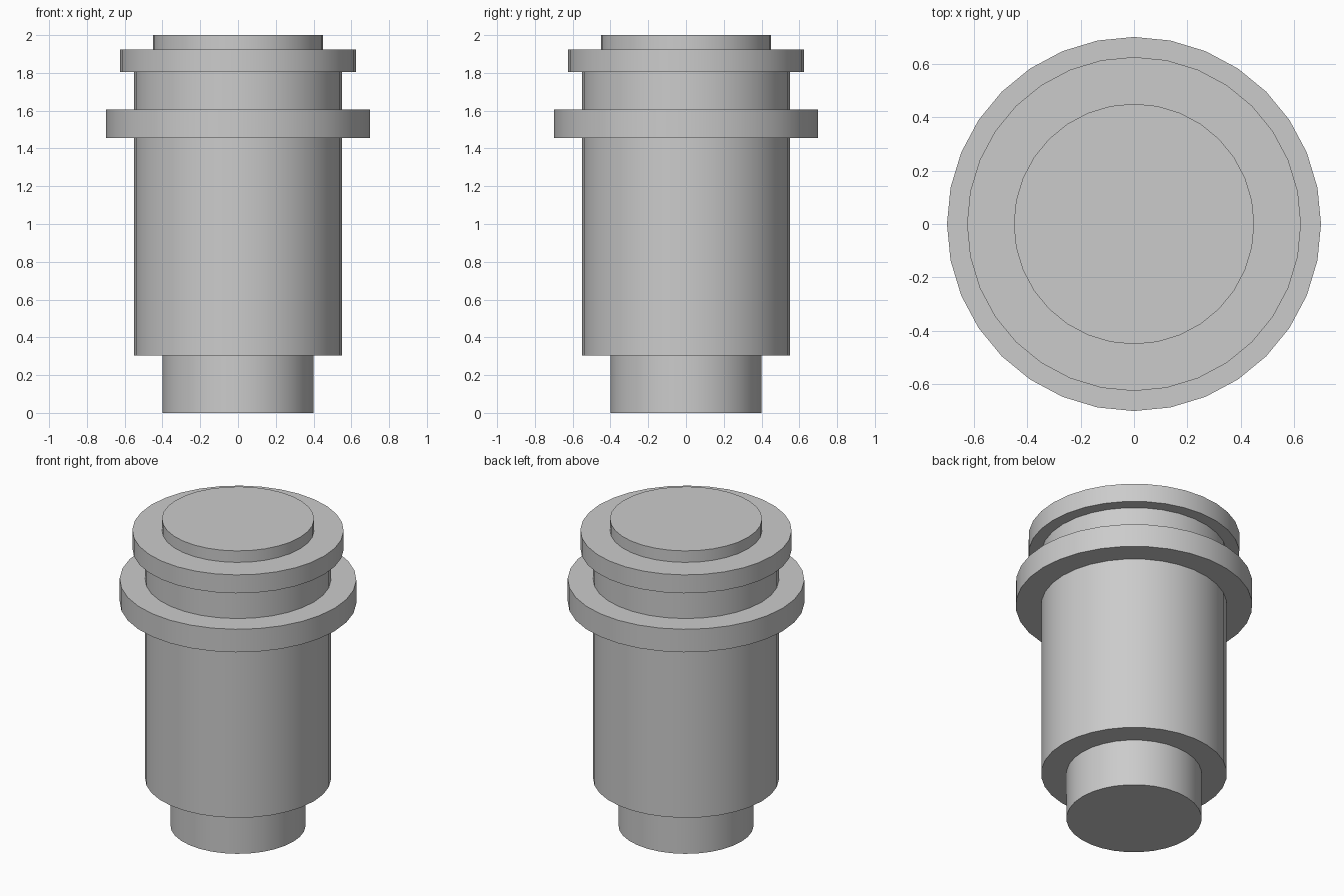
import bpy
import math

cube = bpy.data.objects.get("Cube")
if cube:
    bpy.data.objects.remove(cube, do_unlink=True)

# Single grey finish
grey = bpy.data.materials.new("plain grey")
grey.use_nodes = True
colour = (0.6, 0.6, 0.6, 1)
grey.diffuse_color = colour
grey.node_tree.nodes["Principled BSDF"].inputs["Base Color"].default_value = colour


def disc(name, radius, bottom, top):
    """Upright smooth-sided cylinder between two heights."""
    bpy.ops.mesh.primitive_cylinder_add(
        vertices=32, radius=radius, depth=top - bottom,
        location=(0, 0, (bottom + top) / 2))
    part = bpy.context.object
    part.name = name
    part.data.materials.append(grey)
    bpy.ops.object.shade_smooth_by_angle(angle=math.radians(30))
    return part


# Stacked turned parts, from the foot upwards
disc("foot", 0.4, 0, 0.305)
disc("body", 0.55, 0.305, 1.805)
disc("flange", 0.7, 1.455, 1.605)
disc("collar", 0.625, 1.805, 1.925)
disc("cap", 0.45, 1.925, 2)
